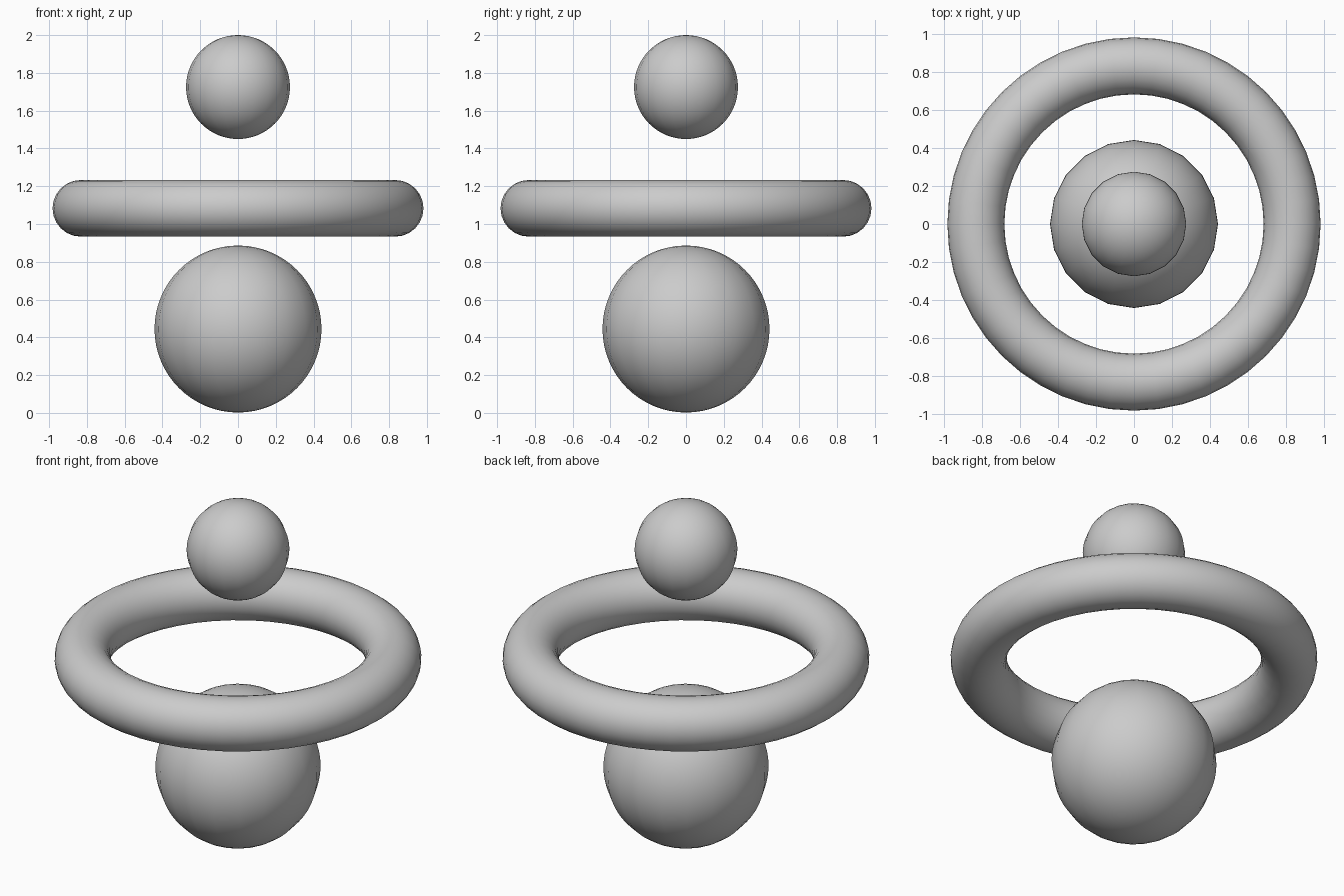
import bpy

if "Cube" in bpy.data.objects:
    bpy.data.objects.remove(bpy.data.objects["Cube"])


def smooth(name):
    obj = bpy.context.object
    obj.name = name
    bpy.ops.object.shade_smooth()


def ball(name, radius, z):
    bpy.ops.mesh.primitive_uv_sphere_add(segments=20, ring_count=32,
                                         radius=radius, location=(0, 0, z))
    smooth(name)


# Large ball at the bottom and small ball at the top
ball("lower_ball", 0.442, 0.444)
ball("upper_ball", 0.275, 1.725)

# Horizontal ring floating between the balls
bpy.ops.mesh.primitive_torus_add(major_radius=0.832, minor_radius=0.15,
                                 major_segments=48, minor_segments=24,
                                 location=(0, 0, 1.083))
smooth("ring")
